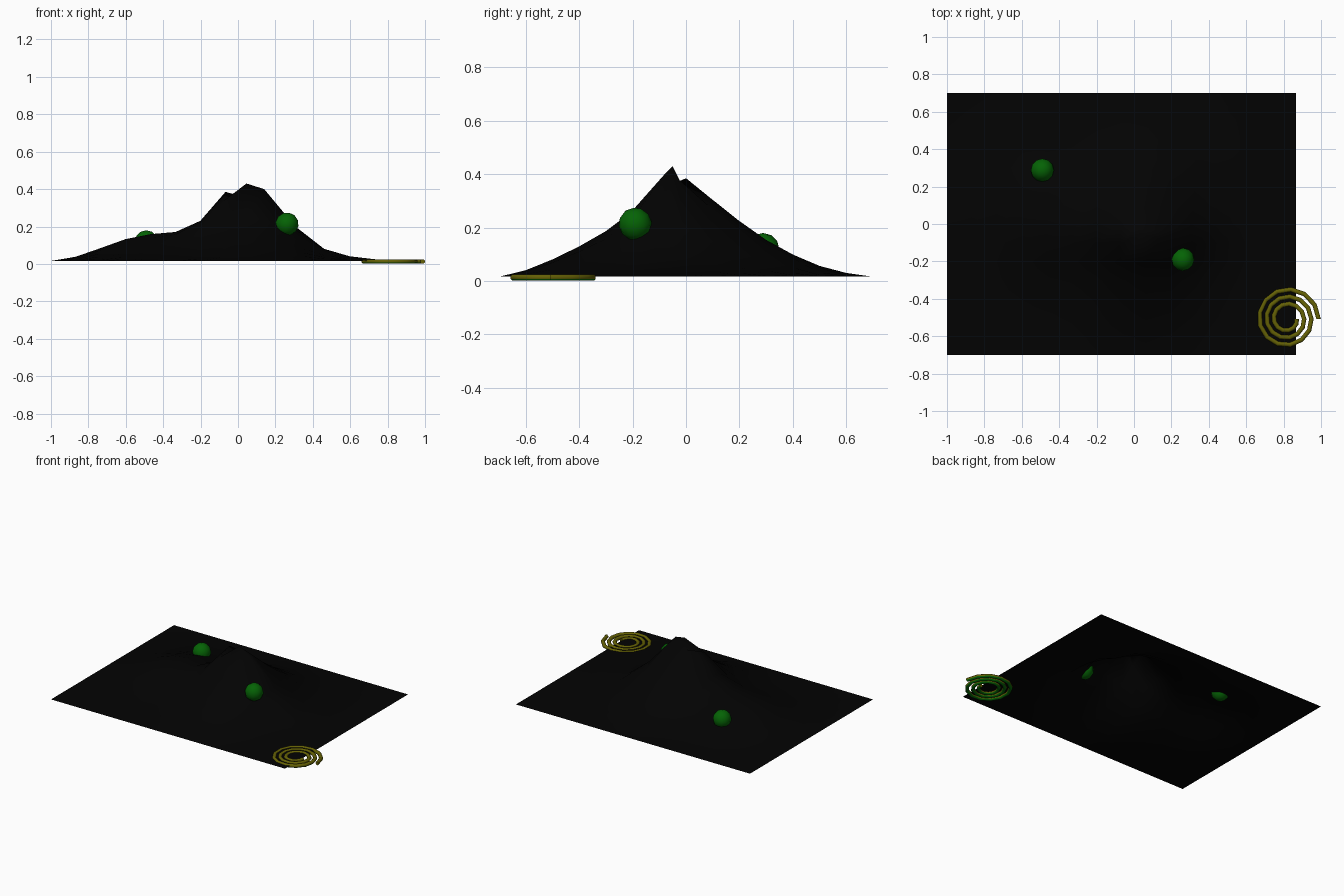
import bpy, bmesh
from math import exp, cos, sin, pi

if "Cube" in bpy.data.objects:
    bpy.data.objects.remove(bpy.data.objects["Cube"])


def material(name, rgb):
    m = bpy.data.materials.new(name)
    m.diffuse_color = (*rgb, 1)
    m.use_nodes = True
    m.node_tree.nodes["Principled BSDF"].inputs["Base Color"].default_value = m.diffuse_color
    return m


ground_mat = material("dark_ground", (0.0008, 0.0008, 0.0008))
green_mat = material("green", (0.0015, 0.125, 0.0015))
olive_mat = material("olive", (0.13, 0.12, 0.0015))


def lerp_profile(pts, v):
    # piecewise linear profile, zero outside its ends
    for (a, p), (b, q) in zip(pts, pts[1:]):
        if a <= v <= b:
            return p + (q - p) * (v - a) / (b - a)
    return 0


BASE = 0.016
HILL_X = [(-0.75, 0), (-0.6, 0.02), (-0.467, 0.07), (-0.333, 0.22), (-0.2, 0.5),
          (-0.067, 0.9), (0.045, 1), (0.14, 0.93), (0.23, 0.75), (0.3, 0.5),
          (0.36, 0.33), (0.466, 0.165), (0.6, 0.065), (0.73, 0.025), (0.865, 0)]
HILL_Y = [(-0.7, 0), (-0.6, 0.06), (-0.5, 0.16), (-0.4, 0.28), (-0.3, 0.42),
          (-0.2, 0.6), (-0.12, 0.83), (-0.05, 1), (0, 0.9), (0.05, 0.78), (0.1, 0.71),
          (0.2, 0.51), (0.3, 0.34), (0.4, 0.205), (0.5, 0.1), (0.6, 0.035), (0.7, 0)]
SIDE_X = [(-1, 0), (-0.867, 0.023), (-0.733, 0.07), (-0.6, 0.112), (-0.467, 0.12),
          (-0.333, 0.075), (-0.2, 0.03), (0, 0)]


def height(x, y):
    fade = max(0, min(1, (0.7 - abs(y)) / 0.2))
    side = lerp_profile(SIDE_X, x) * exp(-((y - 0.05) / 0.24) ** 2 / 2) * fade
    return BASE + 0.412 * lerp_profile(HILL_X, x) * lerp_profile(HILL_Y, y) + side


# Terrain: 14 x 14 sheet, pulled together at the summit
N = 14
bm = bmesh.new()
grid = []
for j in range(N + 1):
    row = []
    for i in range(N + 1):
        x, y = -1 + 1.865 * i / N, -0.7 + 1.4 * j / N
        w = exp(-((x - 0.17) / 0.13) ** 2 / 2 - ((y + 0.02) / 0.12) ** 2 / 2)
        x, y = x - 0.06 * w, y - 0.03 * w
        row.append(bm.verts.new((x, y, height(x, y))))
    grid.append(row)
# summit peak, notch and shoulders
grid[6][8].co = (0.045, -0.05, 0.43)
grid[7][8].co = (0.012, -0.018, 0.365)
grid[7][7].co = (-0.067, 0.0, 0.385)
grid[6][9].co = (0.14, -0.08, 0.40)
for j in range(N):
    for i in range(N):
        bm.faces.new((grid[j][i], grid[j][i + 1], grid[j + 1][i + 1], grid[j + 1][i]))
for f in bm.faces:
    f.smooth = True
me = bpy.data.meshes.new("terrain")
bm.to_mesh(me)
bm.free()
me.materials.append(ground_mat)
bpy.context.collection.objects.link(bpy.data.objects.new("terrain", me))


# Round bushes half sunk in the slopes
def bush(name, loc, rot):
    bpy.ops.mesh.primitive_uv_sphere_add(segments=12, ring_count=6, radius=0.062,
                                         location=loc, rotation=rot)
    ob = bpy.context.object
    ob.name = name
    ob.data.materials.append(green_mat)
    bpy.ops.object.shade_smooth()


bush("bush_back", (-0.49, 0.288, 0.118), (0, 0, 0))
bush("bush_front", (0.262, -0.19, 0.213), (0.15, 0.2, 0))

# Flat spiral coil at the corner, swept as a round tube
SEG, TURNS, R, SIDES = 13, 3, 0.013, 8
bm = bmesh.new()
rings = []
for k in range(SEG * TURNS + 1):
    a = -2 * pi * k / SEG
    r = 0.052 + 0.0387 * k / SEG
    rings.append([bm.verts.new((0.819 + (r + R * cos(t)) * cos(a),
                                -0.508 + (r + R * cos(t)) * sin(a),
                                0.013 + R * sin(t)))
                  for t in [2 * pi * (s + 0.5) / SIDES for s in range(SIDES)]])
for p, q in zip(rings, rings[1:]):
    for s in range(SIDES):
        n = (s + 1) % SIDES
        bm.faces.new((p[s], p[n], q[n], q[s]))
bm.faces.new(rings[0])
bm.faces.new(rings[-1])
bmesh.ops.recalc_face_normals(bm, faces=bm.faces)
for f in bm.faces:
    f.smooth = len(f.verts) == 4
    f.material_index = 1 if f.normal.z < -0.2 else 0
me = bpy.data.meshes.new("coil")
bm.to_mesh(me)
bm.free()
me.materials.append(olive_mat)
me.materials.append(green_mat)
bpy.context.collection.objects.link(bpy.data.objects.new("coil", me))
